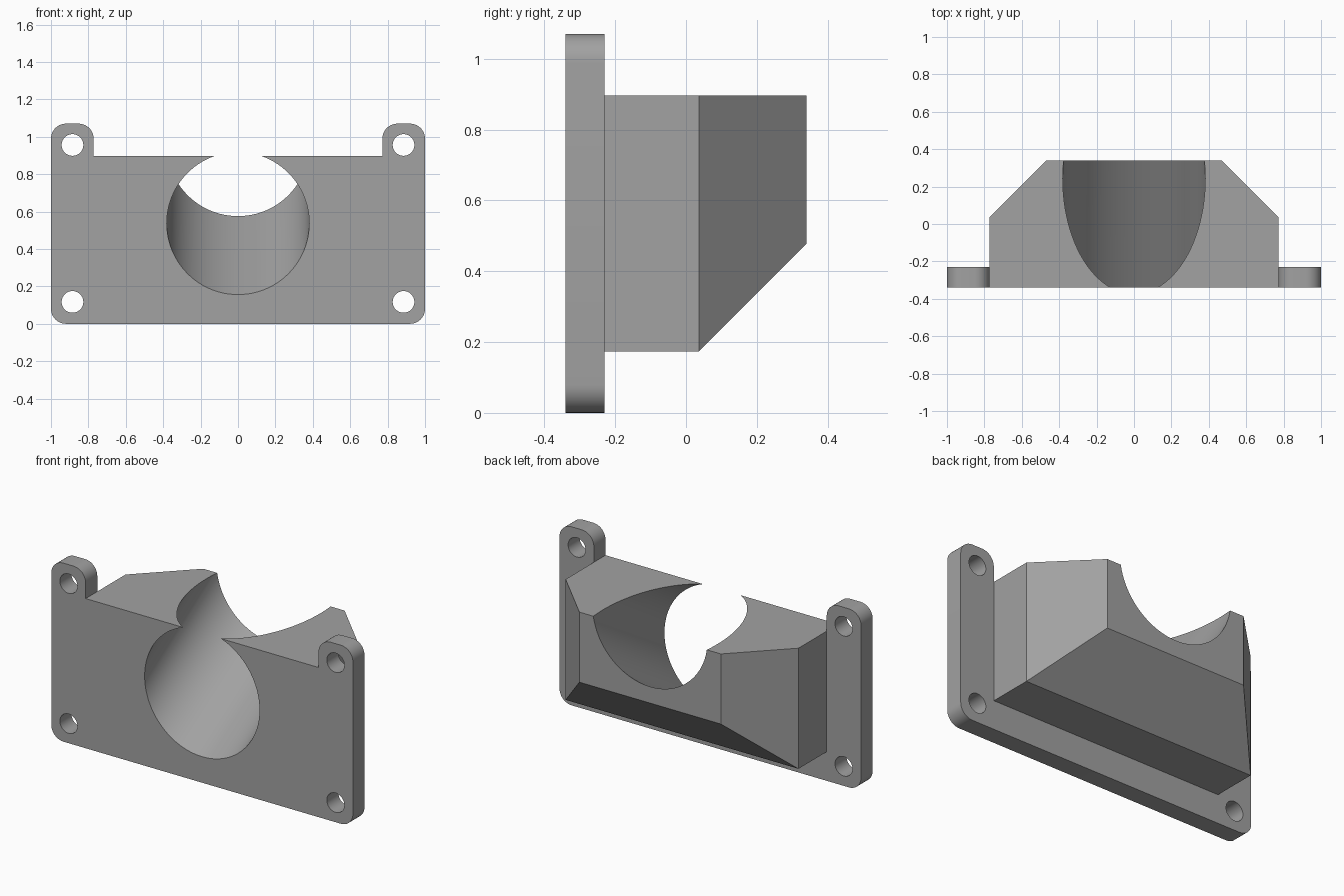
import bpy, bmesh, math

if "Cube" in bpy.data.objects:
    bpy.data.objects.remove(bpy.data.objects["Cube"])

Y0, Y1, Y2, Y3 = -0.34, -0.23, 0.037, 0.34   # plate front, plate back, chamfer start, rear face
TOP, TAB, R = 0.897, 1.07, 0.08              # block top, tab top, corner radius
grey = bpy.data.materials.new("grey")
grey.diffuse_color = (0.36, 0.36, 0.36, 1)
grey.use_nodes = True
grey.node_tree.nodes["Principled BSDF"].inputs["Base Color"].default_value = grey.diffuse_color


def loft(name, rings):
    """Solid through rings of matching points, capped at both ends."""
    bm = bmesh.new()
    loops = [[bm.verts.new(p) for p in ring] for ring in rings]
    n = len(loops[0])
    for a, b in zip(loops, loops[1:]):
        for i in range(n):
            j = (i + 1) % n
            bm.faces.new((a[i], a[j], b[j], b[i]))
    bm.faces.new(loops[0])
    bm.faces.new(loops[-1])
    bmesh.ops.recalc_face_normals(bm, faces=bm.faces)
    mesh = bpy.data.meshes.new(name)
    bm.to_mesh(mesh)
    bm.free()
    mesh.materials.append(grey)
    ob = bpy.data.objects.new(name, mesh)
    bpy.context.collection.objects.link(ob)
    return ob


def at_y(points, y):
    return [(x, y, z) for x, z in points]


def circle(cx, cz, r, n):
    return [(cx + r * math.cos(2 * math.pi * i / n), cz + r * math.sin(2 * math.pi * i / n))
            for i in range(n)]


def corner(cx, cz, start):
    return [(cx + R * math.cos(math.radians(start + 9 * i)),
             cz + R * math.sin(math.radians(start + 9 * i))) for i in range(11)]


def boolean(target, tool, operation):
    mod = target.modifiers.new(operation.lower(), 'BOOLEAN')
    mod.operation, mod.solver, mod.object = operation, 'EXACT', tool
    bpy.context.view_layer.objects.active = target
    bpy.ops.object.modifier_apply(modifier=mod.name)
    bpy.data.objects.remove(tool)


# Flange plate with rounded corners and two raised tabs
half = (corner(1 - R, R, -90) + corner(1 - R, TAB - R, 0)
        + corner(0.772 + R, TAB - R, 90) + [(0.772, TOP)])
outline = half + [(-x, z) for x, z in reversed(half)]
bracket = loft("bracket", [at_y(outline, Y0), at_y(outline, Y1)])


# Rear block, chamfered on the sides and underneath
def section(y, w, low):
    return [(-w, y, low), (w, y, low), (w, y, TOP), (-w, y, TOP)]


block = loft("block", [section(Y0 + 0.05, 0.772, 0.174), section(Y2, 0.772, 0.174),
                       section(Y3, 0.469, 0.477)])
boolean(bracket, block, 'UNION')

# Rising round channel through the block
slope = 0.617
channel = loft("channel", [at_y(circle(0, 0.537 + slope * (y - Y0), 0.381, 96), y)
                           for y in (Y0 - 0.2, Y3 + 0.2)])
boolean(bracket, channel, 'DIFFERENCE')

# Four screw holes
for x in (-0.885, 0.885):
    for z in (0.117, 0.956):
        ring = circle(x, z, 0.058, 40)
        hole = loft("hole", [at_y(ring, Y0 - 0.1), at_y(ring, Y1 + 0.1)])
        boolean(bracket, hole, 'DIFFERENCE')

bpy.ops.object.select_all(action='DESELECT')
bracket.select_set(True)
bpy.context.view_layer.objects.active = bracket
bpy.ops.object.shade_smooth_by_angle(angle=math.radians(30))
